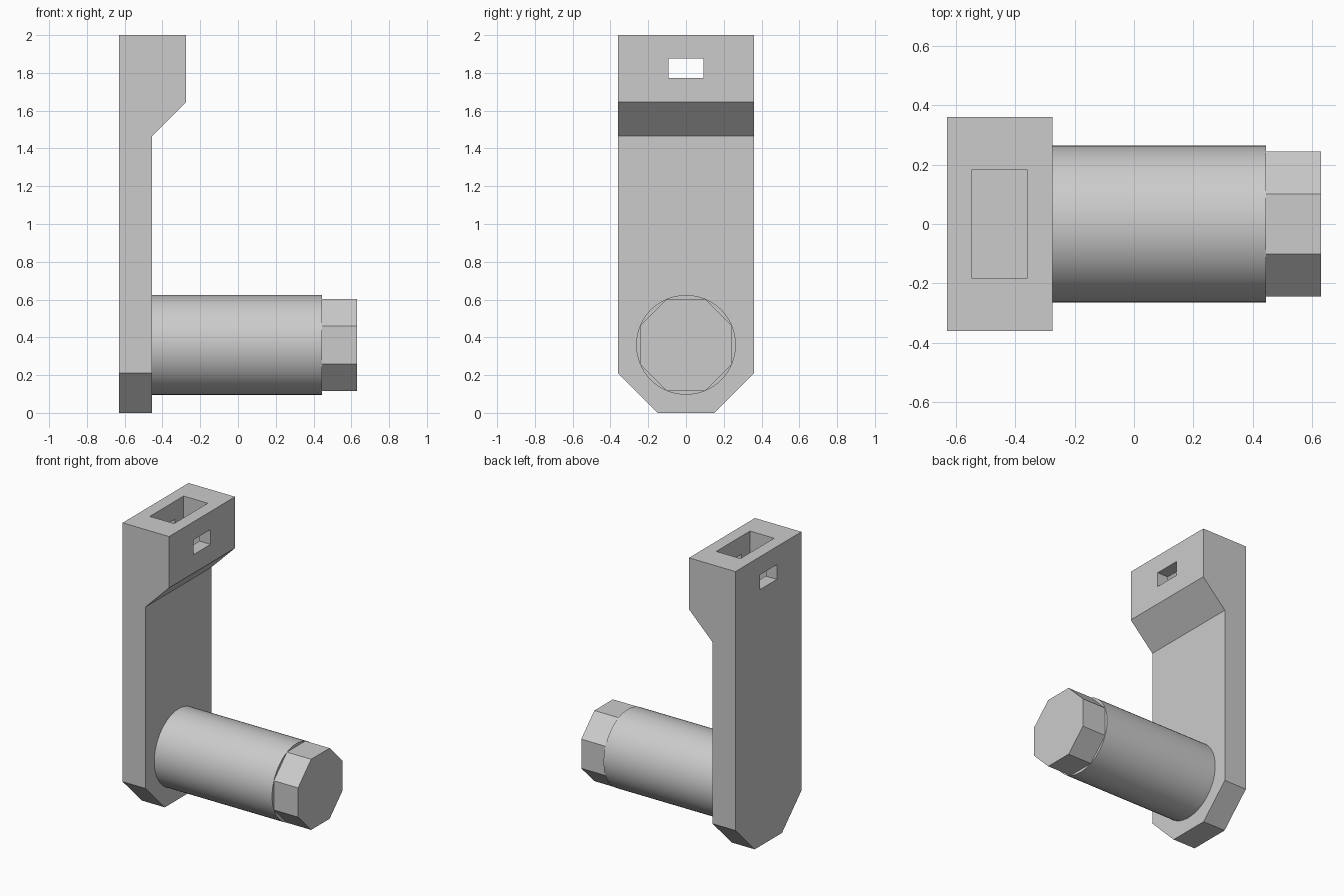
import bpy, bmesh, math
from mathutils import Matrix

cube = bpy.data.objects.get("Cube")
if cube:
    bpy.data.objects.remove(cube, do_unlink=True)

HALF_WIDTH = 0.36      # half the width of the arm
AXIS_Z = 0.36          # height of the peg axis
PEG_RADIUS = 0.264

grey = bpy.data.materials.new("light_grey")
grey.use_nodes = True
colour = (0.6, 0.6, 0.6, 1)
grey.diffuse_color = colour
grey.node_tree.nodes["Principled BSDF"].inputs["Base Color"].default_value = colour


def make_object(name, bm):
    bmesh.ops.recalc_face_normals(bm, faces=bm.faces)
    mesh = bpy.data.meshes.new(name)
    bm.to_mesh(mesh)
    bm.free()
    mesh.materials.append(grey)
    obj = bpy.data.objects.new(name, mesh)
    bpy.context.collection.objects.link(obj)
    return obj


def box(name, low, high):
    bm = bmesh.new()
    bmesh.ops.create_cube(bm, size=1)
    for v in bm.verts:
        v.co = [h if c > 0 else l for c, l, h in zip(v.co, low, high)]
    return make_object(name, bm)


def rod(name, x0, x1, sides, turn=0.0):
    """Prism along x on the peg axis."""
    bm = bmesh.new()
    place = (Matrix.Translation(((x0 + x1) / 2, 0, AXIS_Z))
             @ Matrix.Rotation(math.pi / 2, 4, 'Y') @ Matrix.Rotation(turn, 4, 'Z'))
    bmesh.ops.create_cone(bm, cap_ends=True, segments=sides, radius1=PEG_RADIUS,
                          radius2=PEG_RADIUS, depth=x1 - x0, matrix=place)
    return make_object(name, bm)


def cut(target, cutter):
    mod = target.modifiers.new("cut", 'BOOLEAN')
    mod.operation = 'DIFFERENCE'
    mod.solver = 'EXACT'
    mod.object = cutter
    bpy.context.view_layer.objects.active = target
    bpy.ops.object.modifier_apply(modifier=mod.name)
    bpy.data.objects.remove(cutter, do_unlink=True)


# Arm: side profile with a thick head, extruded across the width
profile = [(-0.63, 0), (-0.455, 0), (-0.455, 1.465), (-0.275, 1.645), (-0.275, 2), (-0.63, 2)]
bm = bmesh.new()
face = bm.faces.new([bm.verts.new((x, -HALF_WIDTH, z)) for x, z in profile])
extruded = bmesh.ops.extrude_face_region(bm, geom=[face], use_keep_orig=True)["geom"]
for v in extruded:
    if isinstance(v, bmesh.types.BMVert):
        v.co.y = HALF_WIDTH
bmesh.ops.recalc_face_normals(bm, faces=bm.faces)

# Chamfered lower corners make half an octagon around the peg
corners = [e for e in bm.edges
           if all(v.co.z < 0.001 for v in e.verts)
           and abs(e.verts[0].co.y - e.verts[1].co.y) < 0.001]
bmesh.ops.bevel(bm, geom=corners, offset=0.211, offset_type='OFFSET', segments=1,
                profile=0.5, affect='EDGES', clamp_overlap=False)
arm = make_object("arm", bm)

# Pocket in the top and slot through the head
cut(arm, box("pocket_cutter", (-0.545, -0.184, 1.65), (-0.36, 0.184, 2.1)))
cut(arm, box("slot_cutter", (-0.8, -0.093, 1.773), (-0.1, 0.093, 1.875)))

# Round peg with an octagonal tip
peg = rod("peg", -0.475, 0.445, 64)
rod("peg_tip", 0.43, 0.63, 8, math.pi / 8)

bpy.ops.object.select_all(action='DESELECT')
peg.select_set(True)
bpy.context.view_layer.objects.active = peg
bpy.ops.object.shade_smooth_by_angle(angle=math.radians(30))
